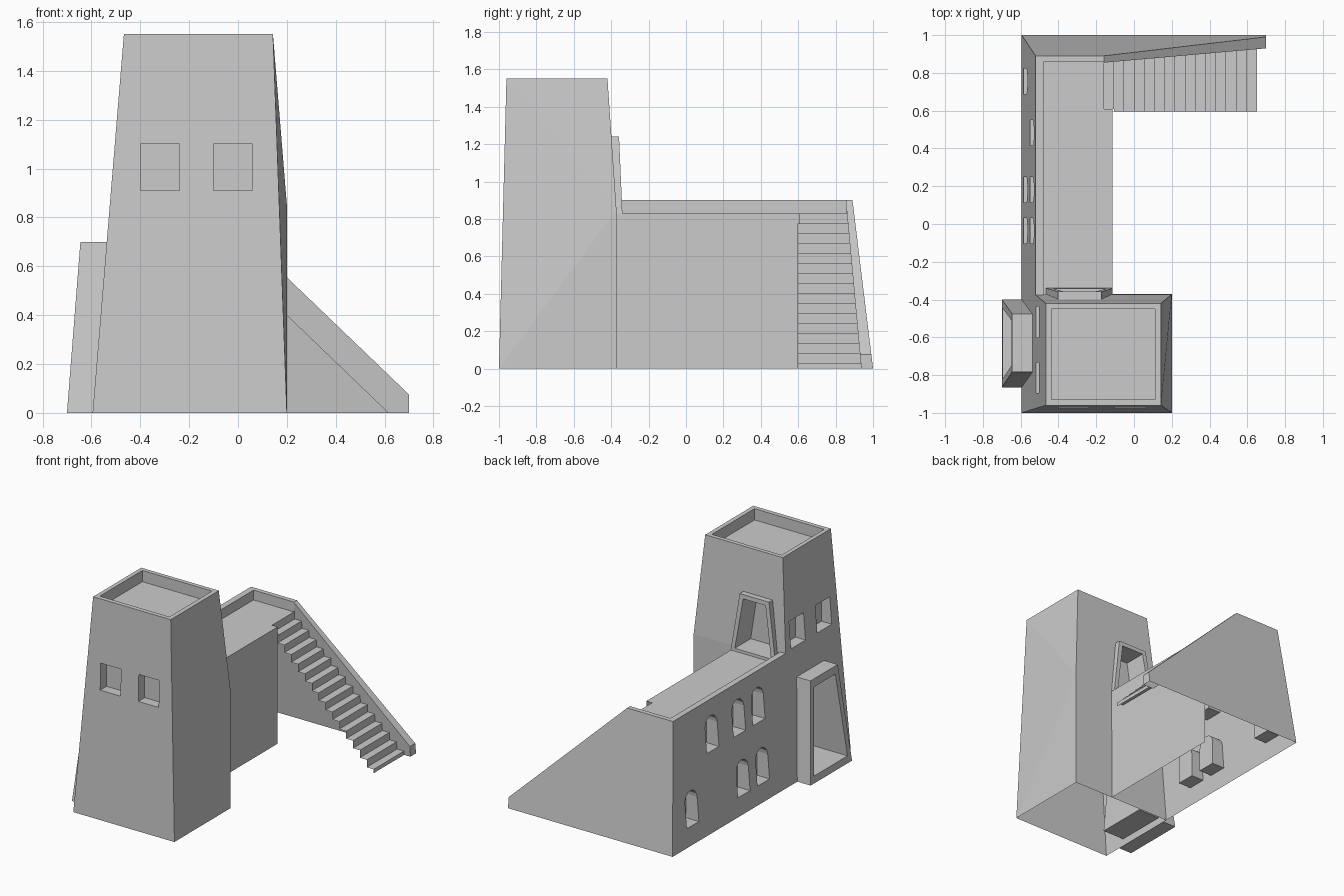
import bpy, bmesh, math
from mathutils import Vector

cube = bpy.data.objects.get("Cube")
if cube:
    bpy.data.objects.remove(cube, do_unlink=True)

GREY = (0.6, 0.6, 0.6, 1.0)
stone = bpy.data.materials.new("grey_stone")
stone.use_nodes = True
stone.diffuse_color = GREY
stone.node_tree.nodes["Principled BSDF"].inputs["Base Color"].default_value = GREY


def add_object(name, bm):
    me = bpy.data.meshes.new(name)
    bm.to_mesh(me)
    bm.free()
    me.materials.append(stone)
    ob = bpy.data.objects.new(name, me)
    bpy.context.scene.collection.objects.link(ob)
    return ob


def hull(name, points):
    """Convex solid around the points, flat sides merged."""
    bm = bmesh.new()
    for p in points:
        bm.verts.new(p)
    res = bmesh.ops.convex_hull(bm, input=bm.verts[:])
    inside = [g for g in res["geom_interior"] if isinstance(g, bmesh.types.BMVert)]
    bmesh.ops.delete(bm, geom=inside, context="VERTS")
    bmesh.ops.dissolve_limit(bm, angle_limit=0.005, verts=bm.verts[:], edges=bm.edges[:])
    bmesh.ops.recalc_face_normals(bm, faces=bm.faces[:])
    return add_object(name, bm)


def box(name, lo, hi):
    return hull(name, [(x, y, z) for x in (lo[0], hi[0]) for y in (lo[1], hi[1]) for z in (lo[2], hi[2])])


def sheet(name, faces):
    """Open surface from a list of point loops."""
    bm = bmesh.new()
    for loop in faces:
        bm.faces.new([bm.verts.new(p) for p in loop])
    bmesh.ops.remove_doubles(bm, verts=bm.verts[:], dist=0.0005)
    return add_object(name, bm)


def carve(ob, cutters, drop):
    """Subtract cutters, then remove the faces for which drop(normal, points) holds."""
    for c in cutters:
        mod = ob.modifiers.new("cut", "BOOLEAN")
        mod.operation, mod.solver, mod.object = "DIFFERENCE", "EXACT", c
    bpy.context.view_layer.update()
    dg = bpy.context.evaluated_depsgraph_get()
    me = bpy.data.meshes.new_from_object(ob.evaluated_get(dg))
    ob.modifiers.clear()
    bm = bmesh.new()
    bm.from_mesh(me)
    bm.normal_update()
    gone = [f for f in bm.faces if drop(f.normal, [v.co for v in f.verts])]
    bmesh.ops.delete(bm, geom=gone, context="FACES")
    for f in bm.faces:
        f.material_index = 0
    bm.to_mesh(ob.data)
    bm.free()
    bpy.data.meshes.remove(me)


def wall_x(z):
    return -0.595 + 0.0826 * z      # battered window wall


def outer_y(z):
    return 1 - 0.122 * z            # battered back wall, outside


def inner_y(z):
    return 0.937 - 0.092 * z        # back wall, stair side


def at_ground(n, pts):
    return all(abs(p.z) < 0.005 for p in pts)


# Tower cutters: roof pit, front windows, side windows, entrance, roof door
pit = box("tower_pit", (-0.437, -0.928, 1.47), (0.111, -0.45, 1.8))
front_cuts = [box("front_window", (x, -1.2, 0.91), (x + 0.16, -0.905, 1.10)) for x in (-0.40, -0.10)]
side_cuts = [box("side_window", (-0.8, y, 0.91), (-0.44, y + 0.163, 1.10)) for y in (-0.895, -0.6)]
entrance = hull("entrance_cut", [(x, y, z) for x in (-0.9, -0.42)
                for y, z in ((-0.82, 0.05), (-0.445, 0.05), (-0.75, 0.645), (-0.51, 0.645))])
roof_door = hull("roof_door_cut", [(x, y, z) for y in (-0.52, -0.2)
                 for x, z in ((-0.43, 0.85), (-0.145, 0.85), (-0.375, 1.21), (-0.2, 1.21))])

# Tower
tower = hull("tower", [
    (wall_x(0), -1, 0), (0.2, -1, 0), (0.2, -0.37, 0), (wall_x(0), -0.37, 0),
    (0.2, -0.372, 0.85), (wall_x(0.85), -0.372, 0.85),
    (wall_x(1.55), -0.96, 1.55), (0.143, -0.96, 1.55), (0.143, -0.42, 1.55), (wall_x(1.55), -0.42, 1.55)])
carve(tower, [pit, entrance, roof_door] + front_cuts + side_cuts, at_ground)

# Porch around the entrance
porch = hull("porch", [
    (-0.70, -0.865, 0), (-0.70, -0.40, 0), (wall_x(0), -0.865, 0), (wall_x(0), -0.40, 0),
    (-0.645, -0.783, 0.7), (-0.645, -0.476, 0.7), (wall_x(0.7), -0.783, 0.7), (wall_x(0.7), -0.476, 0.7)])
carve(porch, [entrance], lambda n, pts: n.x > 0.9)

# Frame of the roof door
frame = hull("roof_door_frame", [
    (-0.465, -0.34, 0.83), (-0.113, -0.34, 0.83), (-0.465, -0.39, 0.83), (-0.113, -0.39, 0.83),
    (-0.402, -0.358, 1.24), (-0.172, -0.358, 1.24), (-0.402, -0.415, 1.24), (-0.172, -0.415, 1.24)])
carve(frame, [roof_door], lambda n, pts: n.y < -0.9)


# Arched windows of the wing
def arch(y, z, width=0.135, height=0.24):
    r = width / 2
    prof = [(y - r, z), (y + r, z)]
    for i in range(9):
        a = math.pi * i / 8
        prof.append((y + r * math.cos(a), z + height - r + r * math.sin(a)))
    back = wall_x(z + height / 2) + 0.09
    return hull("arch_cut", [(x, py, pz) for x in (-0.8, back) for py, pz in prof])


arches = [arch(y, 0.13) for y in (0.757, 0.182, -0.036)] + [arch(y, 0.55) for y in (0.482, 0.182, -0.036)]

# Wing with terrace and parapet, open below
EDGE, TOP_X, NOTCH_Y = -0.115, -0.16, 0.61
terrace = box("terrace_cut", (-0.478, -0.8, 0.83), (0.5, 0.857, 1.2))
notch = box("notch_cut", (TOP_X, NOTCH_Y, -0.5), (0.5, 1.5, 1.3))
wing = hull("wing", [(x, y, z) for z in (0, 0.9) for y in (-0.375, outer_y(z)) for x in (wall_x(z), EDGE)])


def wing_open(n, pts):
    return (at_ground(n, pts)
            or all(p.y < -0.36 for p in pts)
            or all(abs(p.x - TOP_X) < 0.002 for p in pts)
            or all(abs(p.y - NOTCH_Y) < 0.002 for p in pts))


carve(wing, [terrace, notch] + arches, wing_open)

# Sloping wall beside the stairs
END, LOW = 0.70, 0.075


def outer(x, z):
    return (x, outer_y(z), z)


def inner(x, z):
    return (x, inner_y(z), z)


sheet("stair_wall", [
    [outer(END, 0), outer(TOP_X, 0), outer(TOP_X, 0.9), outer(END, LOW)],
    [inner(TOP_X, 0.9), inner(END, LOW), outer(END, LOW), outer(TOP_X, 0.9)],
    [inner(END, 0), outer(END, 0), outer(END, LOW), inner(END, LOW)],
    [inner(TOP_X, 0.745), inner(0.615, 0), inner(END, 0), inner(END, LOW), inner(TOP_X, 0.9)]])

# Stairs: thin zigzag of risers and treads
STEPS, RUN, RISE = 15, 0.054, 0.0535
steps = []
for i in range(STEPS + 1):
    x, z = TOP_X + i * RUN, 0.83 - i * RISE
    low = max(z - RISE, 0)
    y = NOTCH_Y if i == 0 else 0.595
    steps.append([(x, y, low), inner(x, low), inner(x, z), (x, y, z)])
    if i < STEPS:
        steps.append([(x, y, low), (x + RUN, y, low), inner(x + RUN, low), inner(x, low)])
sheet("stairs", steps)

# Remove the cutters
for ob in [pit, entrance, roof_door, terrace, notch] + front_cuts + side_cuts + arches:
    bpy.data.objects.remove(ob, do_unlink=True)
